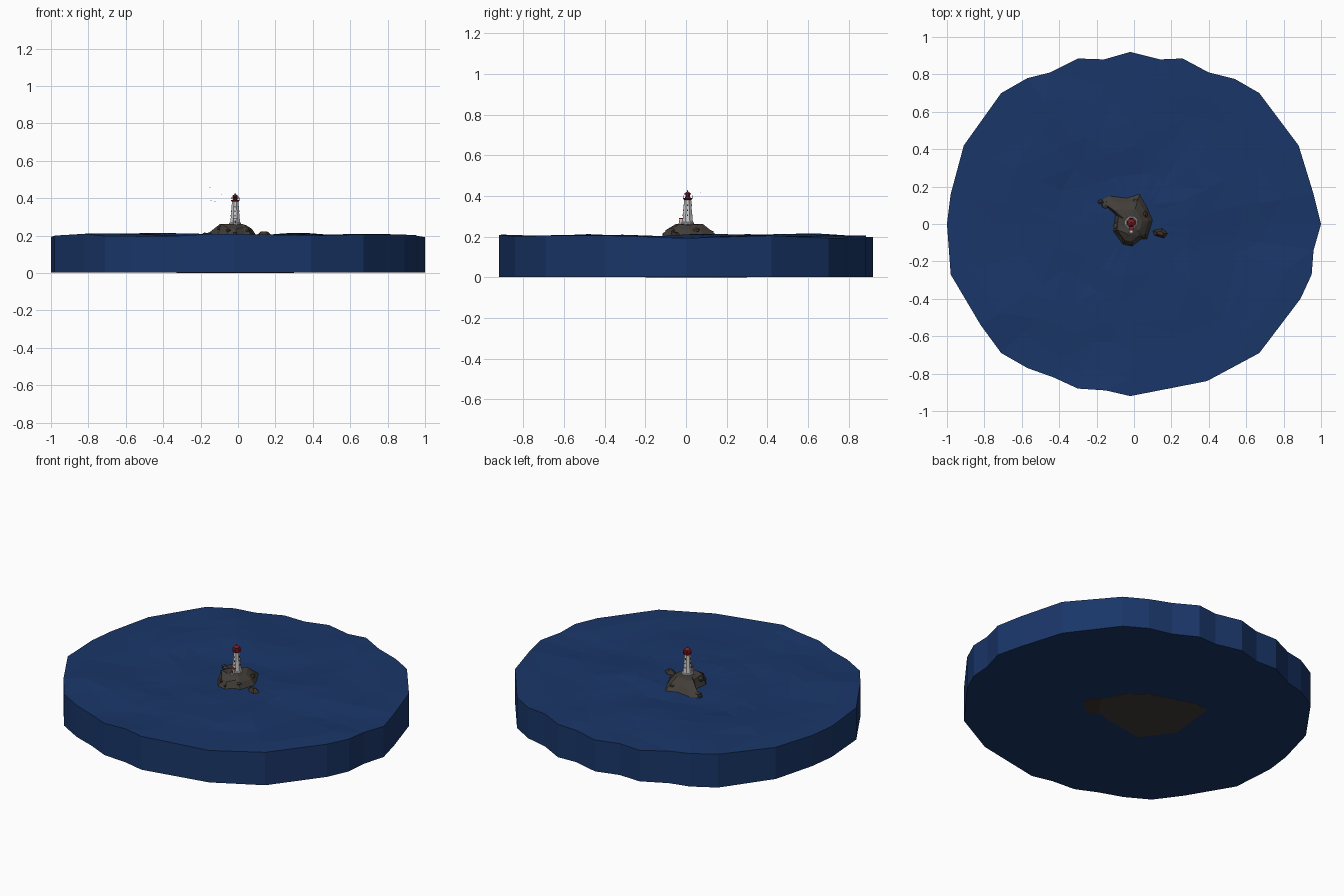
import bpy, bmesh, math, random
from mathutils import Vector, noise

if "Cube" in bpy.data.objects:
    bpy.data.objects.remove(bpy.data.objects["Cube"])
random.seed(4)

def mat(name, c):
    m = bpy.data.materials.new(name)
    m.diffuse_color = (*c, 1)
    m.use_nodes = True
    m.node_tree.nodes["Principled BSDF"].inputs["Base Color"].default_value = m.diffuse_color
    return m

SEA = mat("sea", (0.010, 0.037, 0.14))
ROCK = mat("rock", (0.055, 0.047, 0.04))
WOOD = mat("brown_rock", (0.05, 0.032, 0.025))
WHITE = mat("white", (0.55, 0.55, 0.55))
RED = mat("red", (0.25, 0.012, 0.02))
DARK = mat("dark", (0.015, 0.02, 0.04))

def finish(name, bm, m, tri=False):
    if tri:
        bmesh.ops.triangulate(bm, faces=[f for f in bm.faces if len(f.verts) == 4])
    bmesh.ops.recalc_face_normals(bm, faces=bm.faces[:])
    me = bpy.data.meshes.new(name)
    bm.to_mesh(me)
    bm.free()
    me.materials.append(m)
    ob = bpy.data.objects.new(name, me)
    bpy.context.collection.objects.link(ob)
    return ob

def loft(name, rings, m, tri=False):
    """Skin a stack of equal-length rings of 3D points and cap both ends."""
    bm = bmesh.new()
    vs = [[bm.verts.new(p) for p in r] for r in rings]
    n = len(vs[0])
    for a, b in zip(vs, vs[1:]):
        for i in range(n):
            j = (i + 1) % n
            bm.faces.new((a[i], a[j], b[j], b[i]))
    bm.faces.new(vs[0][::-1])
    bm.faces.new(vs[-1])
    return finish(name, bm, m, tri)

LX, LY = -0.015, 0.008   # lighthouse axis

def turned(name, prof, m, n=8):
    """Faceted round part on the lighthouse axis from (radius, z) pairs."""
    return loft(name, [[(LX + r * math.cos(math.tau * (i + .5) / n),
                         LY + r * math.sin(math.tau * (i + .5) / n), z)
                        for i in range(n)] for r, z in prof], m)

def box(name, c, s, m, tilt=0.0):
    bm = bmesh.new()
    bmesh.ops.create_cube(bm, size=1)
    for v in bm.verts:
        v.co = Vector((v.co.x * s[0], v.co.y * s[1], v.co.z * s[2]))
    ob = finish(name, bm, m)
    ob.location = c
    ob.rotation_euler.z = tilt
    return ob

# Sea: irregular faceted disc with a gently wavy top
edge = [(1, 0), (.96, .16), (.88, .42), (.67, .70), (.54, .775), (.40, .81), (.26, .885),
        (.14, .88), (-.02, .92), (-.16, .88), (-.30, .885), (-.45, .81), (-.57, .78),
        (-.71, .70), (-.91, .42), (-.98, .16), (-1, 0), (-.98, -.27), (-.82, -.54),
        (-.71, -.69), (-.57, -.77), (-.43, -.82), (-.30, -.88), (-.15, -.89), (-.02, -.92),
        (.39, -.84), (.67, -.69), (.89, -.40), (.95, -.27), (.96, -.14)]

def wave(x, y):
    z = .202 + .02 * noise.noise(Vector((x * 3.2, y * 3.2, 1.7)))
    if math.hypot(x, y) < .2:
        z = .2
    return z - .015 * max(0, x - .9) / .1

sea = [[(x, y, .002) for x, y in edge]]
for k, s in enumerate((1, .86, .72, .58, .44, .3, .15)):
    ring = []
    for x, y in edge:
        j = s * (1 + (random.uniform(-.05, .05) if k else 0))
        ring.append((x * j, y * j, wave(x * j, y * j)))
    sea.append(ring)
loft("sea", sea, SEA, True)

# Island: wide underwater foot, shoreline, shoulder and summit
shore = [(.10, .02), (.07, .09), (.03, .16), (-.04, .14), (-.13, .15), (-.18, .125),
         (-.10, .05), (-.11, -.04), (-.06, -.11), (-.01, -.12), (.04, -.08), (.07, -.08)]
foot = [(.24, 0), (.16, .14), (.07, .21), (-.06, .25), (-.21, .30), (-.30, .28),
        (-.32, .08), (-.33, -.02), (-.20, -.20), (-.07, -.18), (.05, -.16), (.15, -.13)]
shoulder = [.232, .235, .225, .232, .225, .222, .25, .262, .24, .236, .243, .235]

def toward(p, s):
    return LX + (p[0] - LX) * s, LY + (p[1] - LY) * s

mid = [((a[0] * .5 + b[0] * .5) * random.uniform(.93, 1.05),
        (a[1] * .5 + b[1] * .5) * random.uniform(.93, 1.05), random.uniform(.09, .12))
       for a, b in zip(foot, shore)]
loft("island", [[(*p, 0) for p in foot], mid, [(*p, .198) for p in shore],
                [(*toward(p, .8), z) for p, z in zip(shore, shoulder)],
                [(*toward(p, .5), .259 + random.uniform(-.004, .003)) for p in shore],
                [(*toward(p, .25), .262) for p in shore]], ROCK, True)

# Islet to the right
islet = [(.18, -.05), (.15, -.025), (.10, -.035), (.11, -.06), (.16, -.075)]
loft("islet", [[(*p, 0) for p in ((.30, -.09), (.24, .01), (.14, -.02), (.13, -.13), (.2, -.17))],
               [(*p, .202) for p in islet],
               [(.14 + (x - .14) * .45, -.05 + (y + .05) * .45, .222 + .02 * (.14 - x))
                for x, y in islet]], WOOD, True)

# Boulders scattered on the shore
for i, (x, y, z, r) in enumerate([(-.155, .10, .205, .022), (-.178, .118, .205, .016),
                                  (-.09, -.01, .24, .022), (-.05, -.085, .225, .018),
                                  (.05, -.06, .225, .016), (.06, .05, .232, .018),
                                  (.01, .12, .22, .018), (-.015, -.1, .212, .016)]):
    bm = bmesh.new()
    bmesh.ops.create_icosphere(bm, subdivisions=1, radius=r)
    for v in bm.verts:
        v.co *= random.uniform(.75, 1.1)
        v.co.z *= .75
    finish(f"boulder_{i}", bm, WOOD if i % 2 else ROCK).location = (x, y, z)

# Lighthouse
turned("foundation", [(.035, .24), (.035, .268), (.031, .271)], WHITE)
turned("tower", [(.029, .265), (.025, .3), (.021, .345), (.019, .384)], WHITE)
turned("gallery", [(.018, .380), (.025, .386), (.025, .390), (.018, .390)], RED)
turned("lantern_glass", [(.0125, .389), (.0125, .410)], DARK)
turned("lantern_base", [(.0145, .389), (.0145, .394)], RED)
turned("roof", [(.019, .408), (.018, .411), (.004, .421), (.003, .422)], RED)
turned("finial", [(.002, .42), (.003, .423), (.001, .428)], RED)
for z in (.396, .402):
    turned(f"rail_{z}", [(.0235, z), (.0245, z), (.0245, z + .001), (.0235, z + .001)], RED)
for i in range(8):
    a = math.tau * (i + .5) / 8
    box(f"rail_post_{i}", (LX + .024 * math.cos(a), LY + .024 * math.sin(a), .396),
        (.0013, .0013, .013), RED, a)

# Windows, entrance porch and steps
for k, (z, r) in enumerate(((.305, .0228), (.33, .0207), (.355, .0189))):
    for i in range(4):
        a = math.pi / 2 * i
        box(f"window_{k}_{i}", (LX + r * math.cos(a), LY + r * math.sin(a), z),
            (.003, .005, .008), DARK, a)
box("porch", (LX, LY - .032, .274), (.018, .018, .028), WHITE)
box("porch_roof", (LX, LY - .032, .289), (.022, .022, .003), RED)
box("door", (LX, LY - .0412, .273), (.009, .002, .018), DARK)
for i in range(3):
    box(f"step_{i}", (LX, LY - .044 - .006 * i, .258 - .004 * i), (.016, .007, .012), WHITE)

# Gulls: two bent wings each
for i, (x, y, z) in enumerate([(-.16, .01, .475), (-.14, .05, .47), (-.09, .07, .418),
                               (-.145, .10, .385), (-.125, .0, .38), (-.15, -.005, .455)]):
    bm = bmesh.new()
    a, b = bm.verts.new((0, .002, 0)), bm.verts.new((0, -.002, 0))
    for s in (-1, 1):
        c, d = bm.verts.new((s * .003, .001, .0018)), bm.verts.new((s * .006, -.001, .0005))
        bm.faces.new((a, b, c))
        bm.faces.new((b, d, c))
    g = finish(f"gull_{i}", bm, WHITE)
    g.location = (x, y, z)
    g.rotation_euler.z = i * .9
